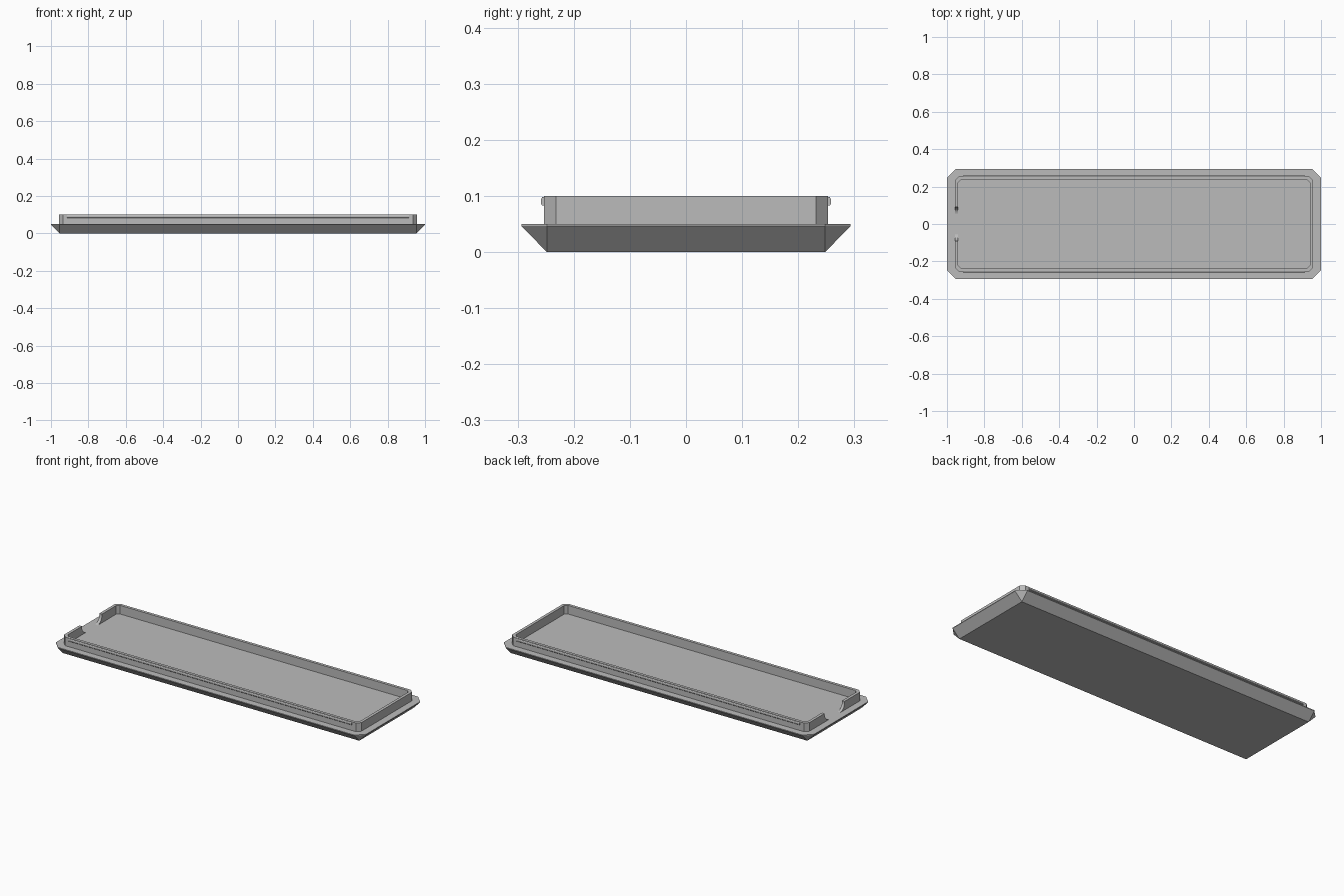
import bpy, bmesh, math

old = bpy.data.objects.get("Cube")
if old:
    bpy.data.objects.remove(old)

grey = bpy.data.materials.new("plain grey")
grey.use_nodes = True
colour = (0.5, 0.5, 0.5, 1)
grey.diffuse_color = colour
grey.node_tree.nodes["Principled BSDF"].inputs["Base Color"].default_value = colour


def finish(bm, name):
    bmesh.ops.recalc_face_normals(bm, faces=bm.faces)
    mesh = bpy.data.meshes.new(name)
    bm.to_mesh(mesh)
    bm.free()
    mesh.materials.append(grey)
    obj = bpy.data.objects.new(name, mesh)
    bpy.context.collection.objects.link(obj)
    return obj


def octagon(bm, x, y, cut, z):
    """Rectangle with cut corners, as a loop of vertices."""
    quarter = [(x, y - cut), (x - cut, y)]
    pts = quarter + [(-a, b) for a, b in reversed(quarter)]
    pts += [(-a, -b) for a, b in pts]
    return [bm.verts.new((a, b, z)) for a, b in pts]


def band(bm, a, b):
    n = len(a)
    for i in range(n):
        j = (i + 1) % n
        bm.faces.new((a[i], a[j], b[j], b[i]))


def prism_along_x(name, profile, x0, x1):
    """Extrude a (y, z) profile along x."""
    bm = bmesh.new()
    ends = [[bm.verts.new((x, y, z)) for y, z in profile] for x in (x0, x1)]
    band(bm, *ends)
    for loop in ends:
        bm.faces.new(loop)
    return finish(bm, name)


# Flared base plate: rectangular foot, cut-corner rim
bm = bmesh.new()
foot = octagon(bm, 0.955, 0.248, 0, 0)
rim_low = octagon(bm, 1.0, 0.293, 0.045, 0.046)
rim_top = octagon(bm, 1.0, 0.293, 0.045, 0.05)
band(bm, foot, rim_low)
band(bm, rim_low, rim_top)
bm.faces.new(foot)
bm.faces.new(rim_top)
bmesh.ops.remove_doubles(bm, verts=bm.verts, dist=0.0001)
finish(bm, "base_plate")

# Raised lip wall with cut corners
bm = bmesh.new()
loops = [octagon(bm, 0.958 - t, 0.2535 - t, c, z)
         for t, c, z in ((0, 0.0215, 0.045), (0, 0.0215, 0.1),
                         (0.017, 0.015, 0.1), (0.017, 0.015, 0.045))]
for i in range(4):
    band(bm, loops[i], loops[(i + 1) % 4])
lip = finish(bm, "lip_wall")

# Finger notch with rounded lower corners, cut from one short wall
half, radius, floor = 0.092, 0.045, 0.0495
side = [(half, 0.12)]
for i in range(13):
    a = math.pi / 2 * i / 12
    side.append((half - radius + radius * math.cos(a),
                 floor + radius - radius * math.sin(a)))
outline = side + [(-y, z) for y, z in reversed(side)]
cutter = prism_along_x("notch_cutter", outline, -1.0, -0.9)
cutter.hide_render = True
cutter.hide_viewport = True
cut = lip.modifiers.new("notch", "BOOLEAN")
cut.operation = "DIFFERENCE"
cut.solver = "EXACT"
cut.object = cutter

# Rounded snap ridges along both long walls
ridge = [(0.25, 0.082), (0.256, 0.083), (0.2585, 0.086),
         (0.2585, 0.094), (0.256, 0.098), (0.25, 0.098)]
for name, s in (("front_snap_ridge", -1), ("back_snap_ridge", 1)):
    prism_along_x(name, [(s * y, z) for y, z in ridge], -0.913, 0.913)
